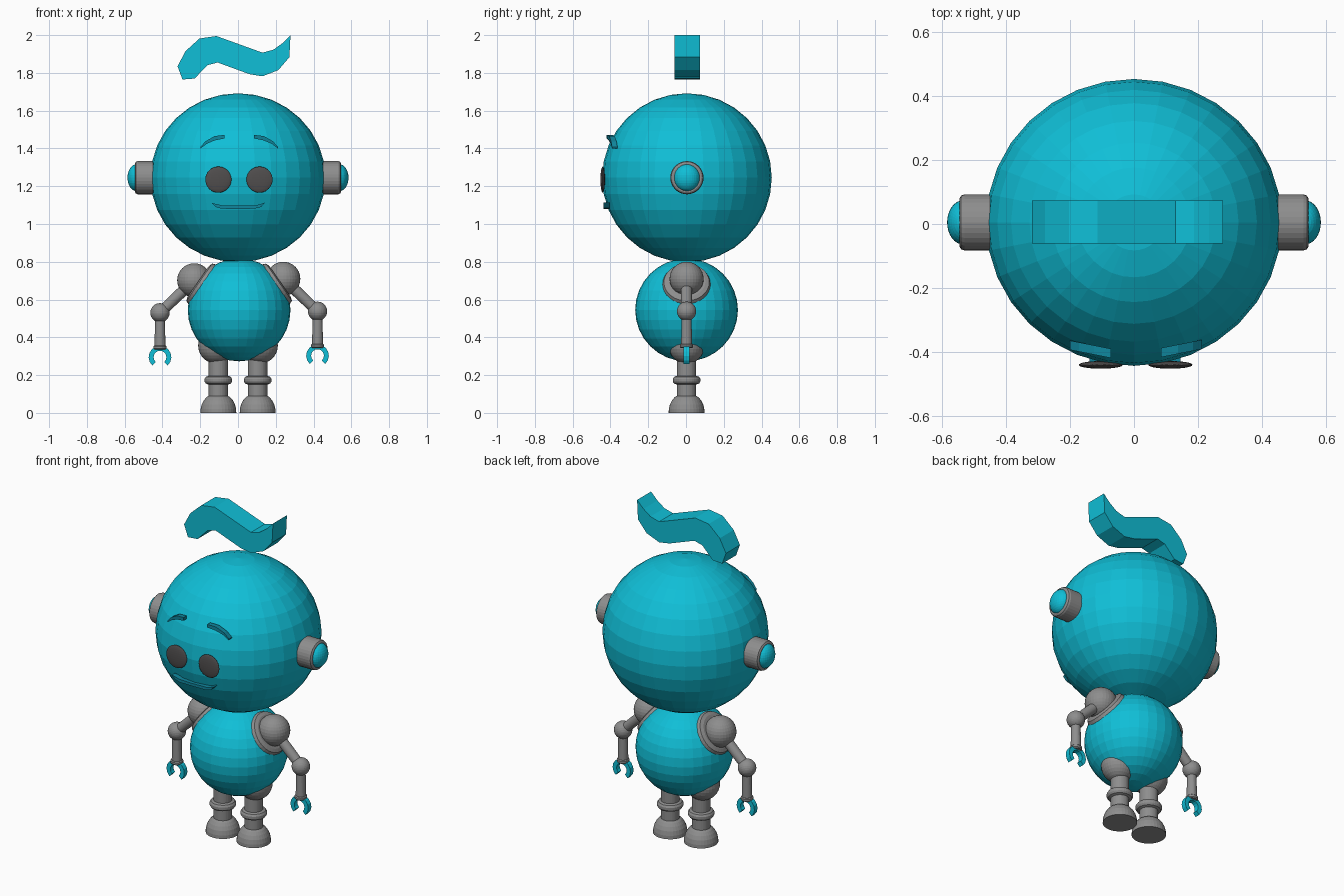
import bpy, bmesh, math
from mathutils import Vector, Matrix

if "Cube" in bpy.data.objects:
    bpy.data.objects.remove(bpy.data.objects["Cube"])


def material(name, rgb):
    m = bpy.data.materials.new(name)
    m.diffuse_color = (*rgb, 1)
    m.use_nodes = True
    m.node_tree.nodes["Principled BSDF"].inputs["Base Color"].default_value = m.diffuse_color
    return m


CYAN = material("cyan", (0.005, 0.52, 0.68))
GRAY = material("gray", (0.27, 0.27, 0.27))
DARK = material("dark gray", (0.08, 0.075, 0.075))
TEAL = material("dark teal", (0.005, 0.24, 0.34))


def finish(name, bm, mat):
    bmesh.ops.recalc_face_normals(bm, faces=bm.faces)
    me = bpy.data.meshes.new(name)
    bm.to_mesh(me)
    bm.free()
    me.materials.append(mat)
    ob = bpy.data.objects.new(name, me)
    bpy.context.collection.objects.link(ob)
    return ob


def ball(name, loc, radii, mat):
    bm = bmesh.new()
    m = Matrix.Translation(loc) @ Matrix.Diagonal((*radii, 1))
    bmesh.ops.create_uvsphere(bm, u_segments=32, v_segments=16, radius=1, matrix=m)
    return finish(name, bm, mat)


def lathe(name, profile, loc, axis, mat, seg=32):
    """Revolve (radius, height) points around an axis and cap both ends."""
    m = Matrix.Translation(loc) @ Vector(axis).to_track_quat('Z', 'Y').to_matrix().to_4x4()
    bm = bmesh.new()
    rings = []
    for r, h in profile:
        rings.append([bm.verts.new(m @ Vector((r * math.cos(2 * math.pi * i / seg),
                                               r * math.sin(2 * math.pi * i / seg), h)))
                      for i in range(seg)])
    for a, b in zip(rings, rings[1:]):
        for i in range(seg):
            j = (i + 1) % seg
            bm.faces.new((a[i], a[j], b[j], b[i]))
    bm.faces.new(rings[0][::-1])
    bm.faces.new(rings[-1])
    return finish(name, bm, mat)


def rod(name, a, b, r0, r1, mat):
    a, b = Vector(a), Vector(b)
    return lathe(name, [(r0, 0), (r1, (b - a).length)], a, b - a, mat)


def prism(name, pts, y0, y1, mat, slope=0.0):
    """Extrude an (x, z) outline along y; slope sweeps it back with |x|."""
    bm = bmesh.new()
    n = len(pts)
    front = [bm.verts.new((x, y0 + slope * abs(x), z)) for x, z in pts]
    back = [bm.verts.new((x, y1 + slope * abs(x), z)) for x, z in pts]
    bm.faces.new(front)
    bm.faces.new(back[::-1])
    for i in range(n):
        j = (i + 1) % n
        bm.faces.new((front[i], front[j], back[j], back[i]))
    return finish(name, bm, mat)


# Head, body and floating wave of hair
ball("head", (0, 0.005, 1.245), (0.463, 0.449, 0.447), CYAN)
body_c = Vector((0.006, 0.003, 0.545))
ball("body", body_c, (0.272, 0.272, 0.272), CYAN)
hair = [(-0.32, 1.835), (-0.278, 1.915), (-0.204, 1.982), (-0.114, 1.995),
        (0.13, 1.907), (0.188, 1.923), (0.235, 1.957), (0.278, 2.0),
        (0.272, 1.883), (0.214, 1.815), (0.13, 1.782), (0.061, 1.793),
        (-0.108, 1.855), (-0.161, 1.841), (-0.23, 1.77), (-0.294, 1.765)]
prism("hair", hair, -0.061, 0.073, CYAN)

# Mouth
mouth = [(-0.14, 1.112), (-0.087, 1.099), (0, 1.097), (0.098, 1.099), (0.145, 1.114),
         (0.122, 1.09), (0.087, 1.081), (0, 1.08), (-0.087, 1.081), (-0.118, 1.09)]
prism("mouth", mouth, -0.437, -0.405, TEAL)

brow = [(0.2, 1.407), (0.172, 1.438), (0.125, 1.465), (0.072, 1.472),
        (0.072, 1.453), (0.122, 1.443), (0.165, 1.425), (0.198, 1.4)]

for s, side in ((-1, "left"), (1, "right")):
    up = 0.008 if s > 0 else 0.0      # right arm sits slightly higher
    dx = 0.004

    # Eyes and brows
    ball(f"{side}_eye", (0.005 + s * 0.109, -0.441, 1.235), (0.069, 0.012, 0.069), DARK)
    prism(f"{side}_brow", [(s * x + (0.013 if s > 0 else 0), z) for x, z in brow],
          -0.434, -0.405, TEAL, 0.2)

    # Ears
    lathe(f"{side}_ear", [(0.088, 0.42), (0.088, 0.53), (0.084, 0.541), (0.076, 0.546)],
          (0, 0.005, 1.245), (s, 0, 0), GRAY)
    ball(f"{side}_ear_knob", (s * 0.535, 0.005, 1.245), (0.05, 0.069, 0.072), CYAN)

    # Shoulder collar and joint
    out = Vector((s * 0.82, 0, 0.57))
    lathe(f"{side}_collar", [(0.115, 0.2), (0.125, 0.22), (0.127, 0.24), (0.12, 0.257),
                             (0.1, 0.264)], body_c, out, GRAY)
    shoulder = Vector((dx + s * 0.236, 0.003, 0.702 + up))
    elbow = Vector((dx + s * 0.417, 0.003, 0.53 + up))
    wrist = Vector((elbow.x, 0.003, 0.335 + up))
    ball(f"{side}_shoulder", shoulder, (0.09, 0.09, 0.09), GRAY)

    # Arm
    rod(f"{side}_upper_arm", shoulder, elbow, 0.03, 0.028, GRAY)
    ball(f"{side}_elbow", elbow, (0.051, 0.051, 0.051), GRAY)
    rod(f"{side}_forearm", elbow, wrist, 0.026, 0.029, GRAY)
    lathe(f"{side}_cuff", [(0.03, 0), (0.035, 0.005), (0.035, 0.017), (0.03, 0.022)],
          wrist, (0, 0, 1), GRAY)

    # Claw hand: a ring open at the bottom
    angles = [math.radians(-48 + 276 * i / 12) for i in range(13)]
    arc = [(0.06, a) for a in angles] + [(0.034, a) for a in reversed(angles)]
    prism(f"{side}_hand", [(wrist.x + r * math.cos(a), wrist.z - 0.04 + r * math.sin(a))
                           for r, a in arc], -0.012, 0.018, CYAN)

    # Leg: hip, shaft, knee ring, domed foot
    x = s * 0.104
    ball(f"{side}_hip", (s * 0.114, 0.003, 0.357), (0.097, 0.095, 0.097), GRAY)
    rod(f"{side}_leg", (x, 0.003, 0.07), (x, 0.003, 0.32), 0.051, 0.051, GRAY)
    lathe(f"{side}_knee_ring", [(0.052, 0.15), (0.066, 0.155), (0.073, 0.166), (0.073, 0.18),
                                (0.066, 0.191), (0.052, 0.196)], (x, 0.003, 0), (0, 0, 1), GRAY)
    lathe(f"{side}_foot", [(0.095, 0), (0.094, 0.02), (0.088, 0.045), (0.077, 0.066),
                           (0.064, 0.082), (0.052, 0.09)], (x, 0.003, 0), (0, 0, 1), GRAY)
